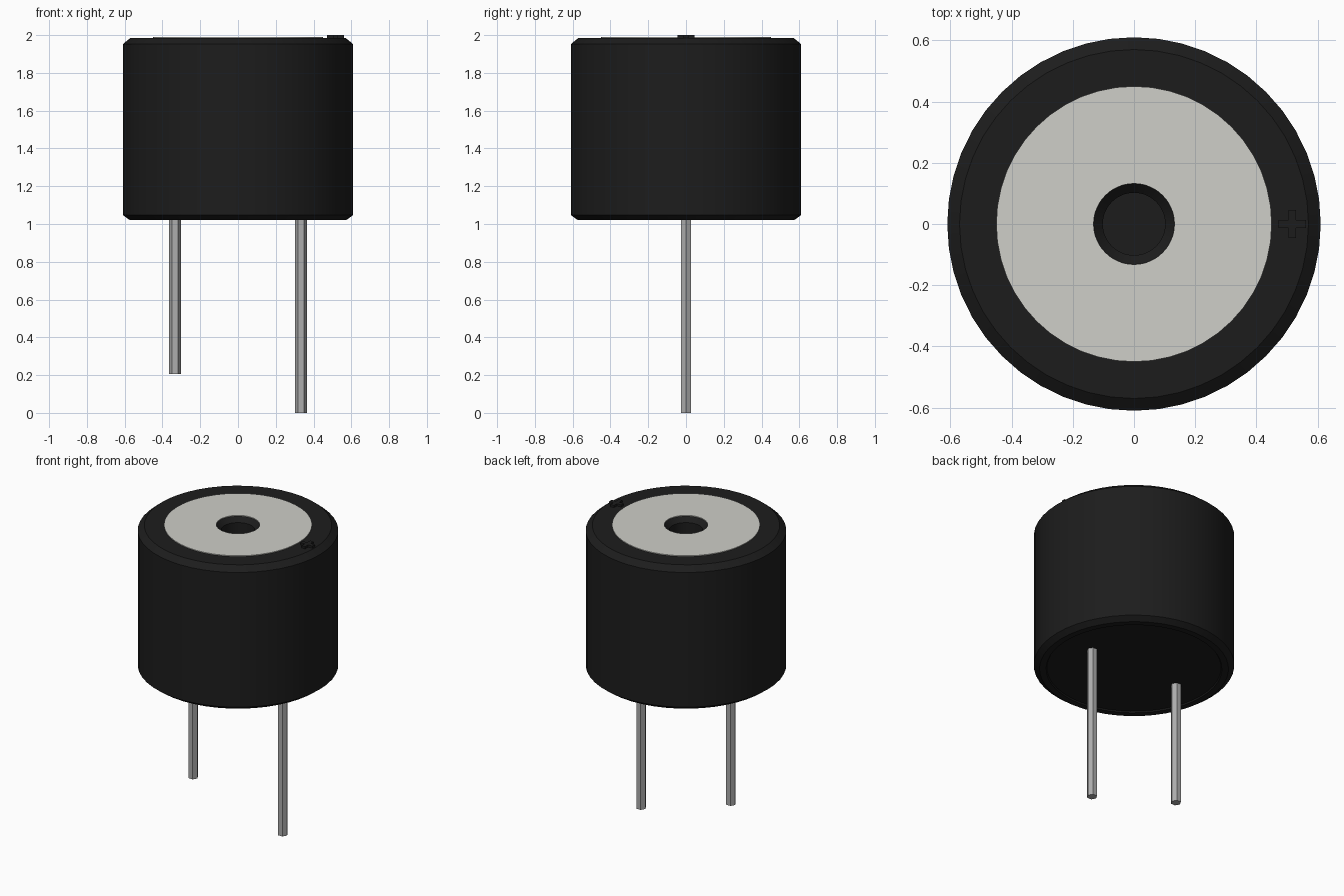
import bpy, bmesh
from math import cos, sin, pi

if "Cube" in bpy.data.objects:
    bpy.data.objects.remove(bpy.data.objects["Cube"])

SEG = 48


def material(name, color):
    m = bpy.data.materials.new(name)
    m.diffuse_color = (*color, 1)
    m.use_nodes = True
    m.node_tree.nodes["Principled BSDF"].inputs["Base Color"].default_value = m.diffuse_color
    return m


BLACK = material("black_plastic", (0.012, 0.012, 0.012))
PAPER = material("pale_label", (0.62, 0.62, 0.58))
METAL = material("tin_metal", (0.42, 0.42, 0.42))


def finish(name, bm, mat, smooth=True):
    bmesh.ops.remove_doubles(bm, verts=bm.verts, dist=1e-5)
    bmesh.ops.recalc_face_normals(bm, faces=bm.faces)
    me = bpy.data.meshes.new(name)
    bm.to_mesh(me)
    bm.free()
    me.materials.append(mat)
    ob = bpy.data.objects.new(name, me)
    bpy.context.collection.objects.link(ob)
    if smooth:
        bpy.ops.object.select_all(action='DESELECT')
        ob.select_set(True)
        bpy.context.view_layer.objects.active = ob
        bpy.ops.object.shade_smooth_by_angle(angle=pi / 6)
    return ob


def lathe(name, profile, mat, seg=SEG, x=0, closed=False, smooth=True):
    """Revolve (radius, z) points round a vertical axis; open ends are capped."""
    bm = bmesh.new()
    rings = [[bm.verts.new((x + r * cos(2 * pi * i / seg), r * sin(2 * pi * i / seg), z))
              for i in range(seg)] for r, z in profile]
    pairs = list(zip(rings, rings[1:]))
    if closed:
        pairs.append((rings[-1], rings[0]))
    else:
        bm.faces.new(rings[0])
        bm.faces.new(rings[-1])
    for a, b in pairs:
        for i in range(seg):
            j = (i + 1) % seg
            bm.faces.new((a[i], a[j], b[j], b[i]))
    return finish(name, bm, mat, smooth)


# chamfered housing with shallow underside recess and sound hole
lathe("housing", [(0.53, 1.03), (0.535, 1.022), (0.575, 1.022), (0.61, 1.048), (0.61, 1.952),
                  (0.57, 1.985), (0.132, 1.985), (0.102, 1.955), (0.102, 1.84)], BLACK)

# ring-shaped top label
lathe("label_ring", [(0.132, 1.984), (0.45, 1.984), (0.45, 1.99), (0.132, 1.99)], PAPER, closed=True)

# hexagonal pins, one shorter
for name, x, z in (("short_pin", -0.333, 0.205), ("long_pin", 0.333, 0.0)):
    lathe(name, [(0.032, z), (0.032, 1.04)], METAL, seg=6, x=x, smooth=False)

# raised polarity cross
a, b = 0.045, 0.013
bm = bmesh.new()
outline = [(a, -b), (a, b), (b, b), (b, a), (-b, a), (-b, b),
           (-a, b), (-a, -b), (-b, -b), (-b, -a), (b, -a), (b, -b)]
face = bm.faces.new([bm.verts.new((0.517 + x, y, 1.98)) for x, y in outline])
top = bmesh.ops.extrude_face_region(bm, geom=[face], use_keep_orig=True)["geom"]
bmesh.ops.translate(bm, vec=(0, 0, 0.02), verts=[v for v in top if isinstance(v, bmesh.types.BMVert)])
finish("polarity_mark", bm, BLACK, smooth=False)
